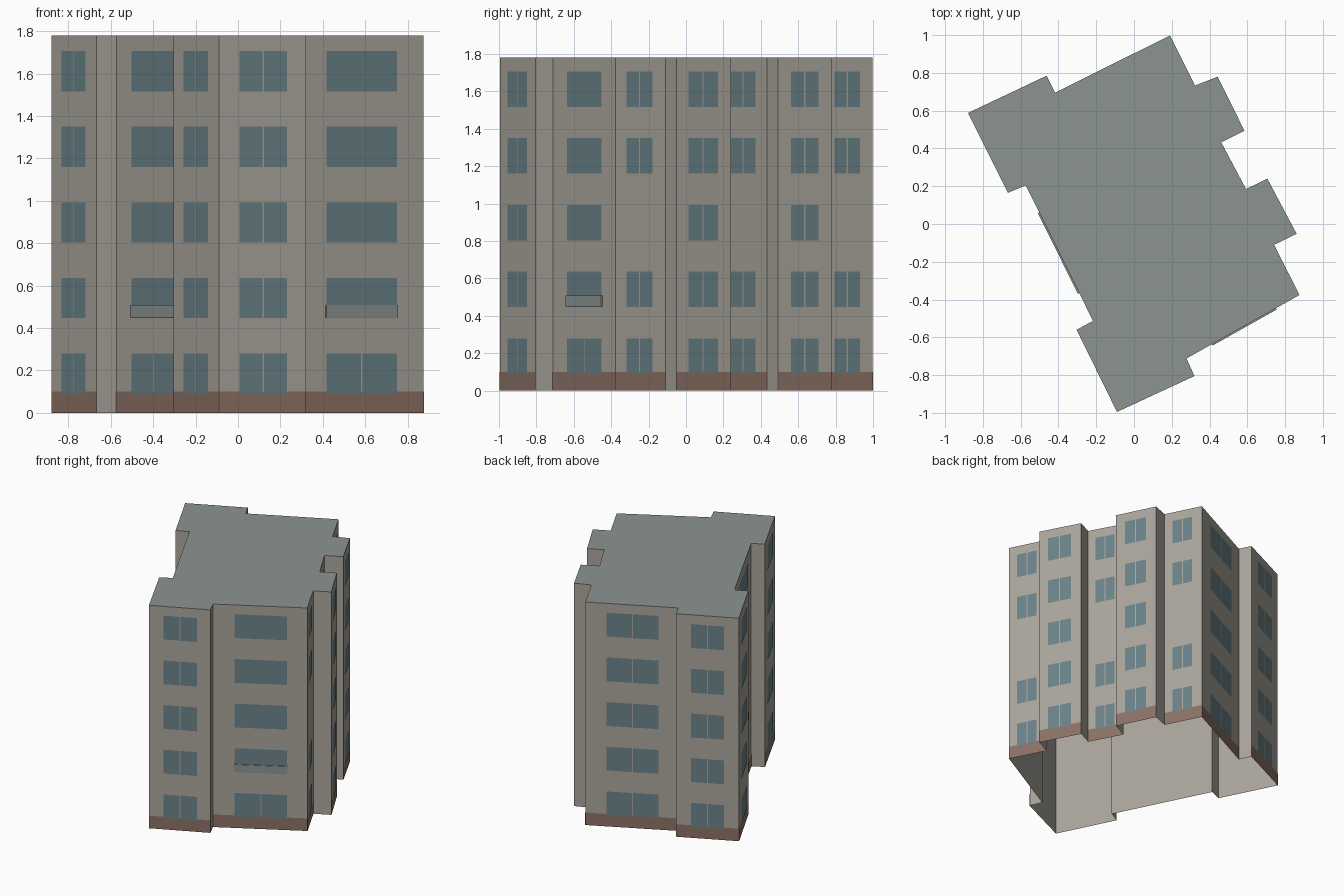
import bpy
import bmesh
from mathutils import Vector

if "Cube" in bpy.data.objects:
    bpy.data.objects.remove(bpy.data.objects["Cube"])

H = 1.78          # building height
PLINTH = 0.10     # height of the painted base band
FLOORS = [(0.092, 0.28), (0.447, 0.637), (0.803, 0.993), (1.16, 1.35), (1.517, 1.707)]
ALL, NO_MID = (0, 1, 2, 3, 4), (0, 1, 3, 4)

# Footprint, counter-clockwise from the southern corner
OUTLINE = [(-0.09, -0.995), (0.32, -0.805), (0.278, -0.712), (0.876, -0.376),
           (0.742, -0.11), (0.861, -0.052), (0.706, 0.24), (0.593, 0.185),
           (0.462, 0.432), (0.585, 0.493), (0.443, 0.78), (0.323, 0.733),
           (0.19, 0.998), (-0.418, 0.695), (-0.463, 0.785), (-0.879, 0.588),
           (-0.667, 0.165), (-0.573, 0.205), (-0.217, -0.513), (-0.304, -0.56)]

# wall index: (window start, window end along wall, floors with windows, floors split in two panes)
FACADES = {0: (0.235, 0.78, ALL, ALL), 2: (0.23, 0.785, ALL, (0,)),
           3: (0.21, 0.735, NO_MID, NO_MID), 5: (0.215, 0.755, ALL, ALL),
           7: (0.21, 0.75, NO_MID, NO_MID), 9: (0.23, 0.75, ALL, ALL),
           11: (0.22, 0.74, NO_MID, NO_MID), 13: None, 12: (0.23, 0.79, ALL, ALL),
           14: (0.24, 0.76, ALL, ALL), 15: (0.235, 0.77, ALL, ALL),
           17: (0.205, 0.79, ALL, (0,)), 19: (0.235, 0.77, ALL, ALL)}
BALCONIES = [2, 17]


def material(name, rgb):
    m = bpy.data.materials.new(name)
    m.diffuse_color = (*rgb, 1)
    m.use_nodes = True
    m.node_tree.nodes["Principled BSDF"].inputs["Base Color"].default_value = m.diffuse_color
    return m


def make(name, bm, mat):
    me = bpy.data.meshes.new(name)
    bm.to_mesh(me)
    bm.free()
    me.materials.append(mat)
    ob = bpy.data.objects.new(name, me)
    bpy.context.collection.objects.link(ob)
    return ob


def wall_point(i, t, z, out):
    """Point on wall i at fraction t and height z, pushed outwards."""
    a, b = Vector(OUTLINE[i]), Vector(OUTLINE[(i + 1) % len(OUTLINE)])
    d = (b - a).normalized()
    p = a.lerp(b, t) + Vector((d.y, -d.x)) * out
    return (p.x, p.y, z)


def panel(bm, i, t0, t1, z0, z1, out=0.0):
    return bm.faces.new([bm.verts.new(wall_point(i, t, z, out))
                         for t, z in ((t0, z0), (t1, z0), (t1, z1), (t0, z1))])


wall_mat = material("wall_render", (0.40, 0.375, 0.33))
roof_mat = material("roof_grey", (0.26, 0.295, 0.28))
glass_mat = material("window_glass", (0.145, 0.225, 0.25))
base_mat = material("base_brown", (0.26, 0.165, 0.13))
rail_mat = material("balcony_grey", (0.26, 0.30, 0.28))

# Hollow wall shell, open underneath
bm = bmesh.new()
for i in range(len(OUTLINE)):
    panel(bm, i, 0, 1, 0, H)
bmesh.ops.remove_doubles(bm, verts=bm.verts, dist=1e-5)
make("walls", bm, wall_mat)

# Flat roof
bm = bmesh.new()
bm.faces.new([bm.verts.new((x, y, H)) for x, y in OUTLINE])
make("roof", bm, roof_mat)

# Base bands and window panes on the main facades
base, glass = bmesh.new(), bmesh.new()
for i, spec in FACADES.items():
    if spec is None:
        continue
    panel(base, i, 0, 1, 0, PLINTH, 0.0015)
    t0, t1, floors, split = spec
    length = (Vector(OUTLINE[i]) - Vector(OUTLINE[(i + 1) % len(OUTLINE)])).length
    gap = 0.004 / length
    mid = (t0 + t1) / 2
    for f in floors:
        z0, z1 = FLOORS[f]
        spans = [(t0, mid - gap), (mid + gap, t1)] if f in split else [(t0, t1)]
        for s, e in spans:
            panel(glass, i, s, e, z0, z1, 0.003)
make("base_band", base, base_mat)
make("windows", glass, glass_mat)

# Shallow balcony fronts on the first floor
bm = bmesh.new()
for i in BALCONIES:
    t0, t1 = FACADES[i][:2]
    face = panel(bm, i, t0 - 0.005, t1 + 0.005, 0.45, 0.51, 0.0)
    ext = bmesh.ops.extrude_face_region(bm, geom=[face])
    push = Vector(wall_point(i, 0, 0, 0.008)) - Vector(wall_point(i, 0, 0, 0))
    bmesh.ops.translate(bm, vec=push,
                        verts=[v for v in ext["geom"] if isinstance(v, bmesh.types.BMVert)])
bmesh.ops.recalc_face_normals(bm, faces=bm.faces)
make("balcony_fronts", bm, rail_mat)
